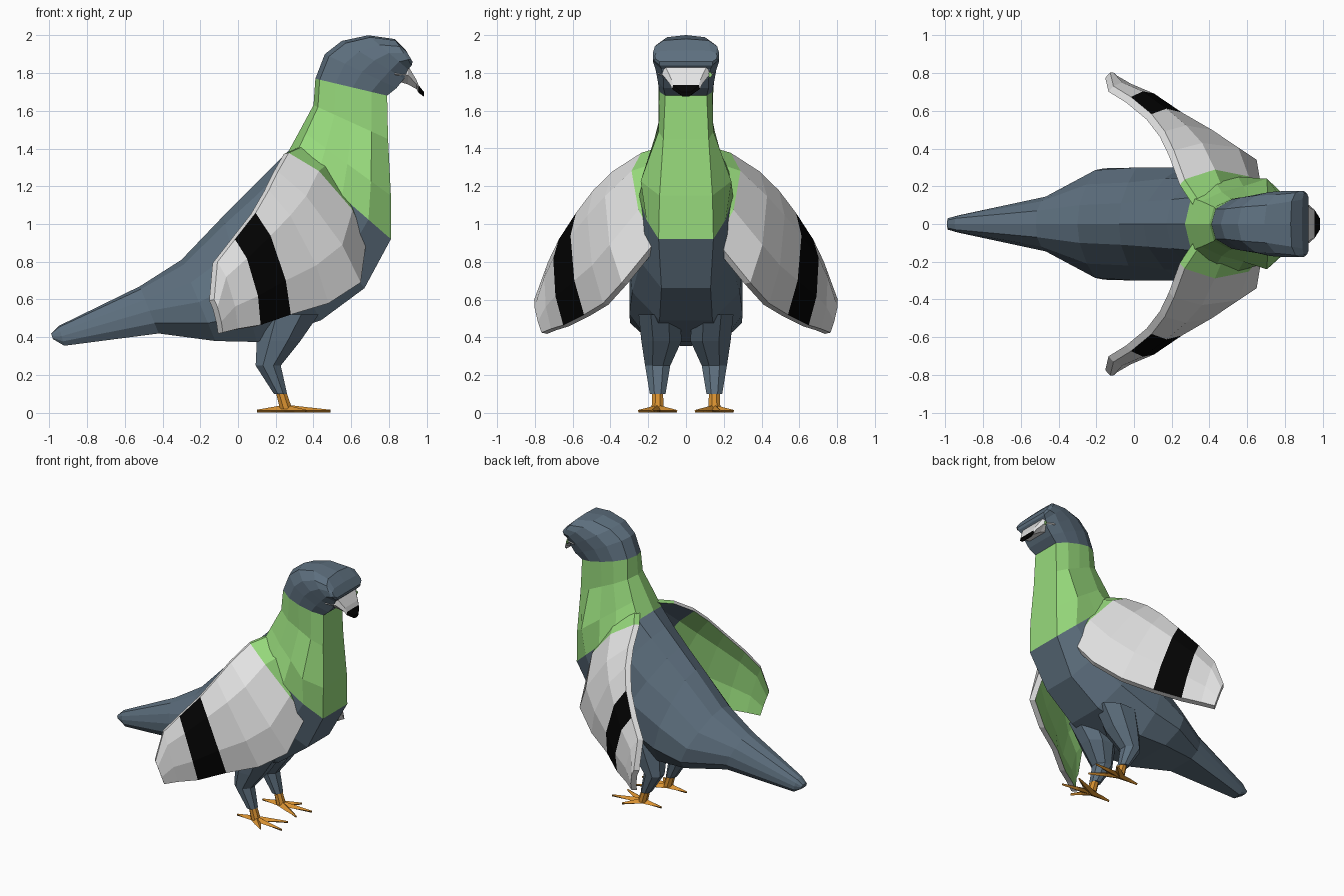
import bpy, bmesh, math
from mathutils import Vector

cube = bpy.data.objects.get("Cube")
if cube:
    bpy.data.objects.remove(cube)


def material(name, rgb):
    m = bpy.data.materials.new(name)
    m.use_nodes = True
    col = (*rgb, 1)
    m.diffuse_color = col
    m.node_tree.nodes["Principled BSDF"].inputs["Base Color"].default_value = col
    return m


SLATE = material("slate feathers", (0.11, 0.16, 0.21))
GREEN = material("green feathers", (0.31, 0.70, 0.20))
GREY = material("pale grey", (0.78, 0.78, 0.78))
BLACK = material("black", (0.001, 0.001, 0.001))
ORANGE = material("orange skin", (0.68, 0.28, 0.03))


def loft(name, rings, mats, rule=lambda seg, j: 0):
    """Skin closed rings; rule(segment, side) picks the material slot."""
    bm = bmesh.new()
    vs = [[bm.verts.new(p) for p in r] for r in rings]
    n = len(rings[0])
    for i in range(len(vs) - 1):
        for j in range(n):
            k = (j + 1) % n
            f = bm.faces.new((vs[i][j], vs[i][k], vs[i + 1][k], vs[i + 1][j]))
            f.material_index = rule(i, j)
    bm.faces.new(vs[0]).material_index = rule(0, 0)
    bm.faces.new(vs[-1]).material_index = rule(len(vs) - 2, 0)
    bmesh.ops.recalc_face_normals(bm, faces=bm.faces)
    me = bpy.data.meshes.new(name)
    bm.to_mesh(me)
    bm.free()
    for m in mats:
        me.materials.append(m)
    ob = bpy.data.objects.new(name, me)
    bpy.context.collection.objects.link(ob)
    return ob


STEPS = (.06, .28, .52, .78, 1)


def section(top, bottom, widths):
    """Symmetric ring from a top point to a bottom point in the xz plane."""
    a, b = Vector((top[0], 0, top[1])), Vector((bottom[0], 0, bottom[1]))
    half = [a.lerp(b, t) + Vector((0, w, 0)) for t, w in zip(STEPS, widths)]
    return [a] + half + [Vector((p.x, -p.y, p.z)) for p in reversed(half)]


# Body from tail to crown: top point, bottom point, half widths going down
stations = [
    ((-.99, .42), (-.98, .39), (.02, .03, .03, .03, .02)),
    ((-.95, .46), (-.92, .355), (.03, .04, .045, .04, .03)),
    ((-.52, .67), (-.42, .42), (.07, .12, .145, .15, .11)),
    ((-.30, .81), (-.12, .38), (.10, .21, .285, .295, .19)),
    ((-.08, 1.04), (.10, .375), (.11, .22, .30, .30, .19)),
    ((.05, 1.17), (.44, .49), (.12, .24, .30, .285, .14)),
    ((.17, 1.29), (.67, .66), (.13, .25, .27, .24, .13)),
    ((.27, 1.39), (.81, .92), (.14, .24, .25, .21, .145)),
    ((.33, 1.50), (.81, 1.15), (.12, .17, .20, .24, .14)),
    ((.40, 1.63), (.795, 1.45), (.09, .135, .14, .145, .12)),
    ((.41, 1.77), (.79, 1.68), (.08, .13, .145, .14, .11)),
    ((.46, 1.90), (.84, 1.72), (.08, .14, .155, .15, .12)),
    ((.55, 1.97), (.88, 1.77), (.09, .15, .17, .16, .12)),
    ((.69, 2.00), (.90, 1.82), (.10, .155, .175, .175, .13)),
    ((.83, 1.98), (.92, 1.84), (.12, .165, .175, .175, .14)),
    ((.89, 1.92), (.925, 1.86), (.13, .16, .165, .16, .14)),
]
loft("body", [section(*s) for s in stations], [SLATE, GREEN],
     lambda seg, j: 1 if 7 <= seg <= 9 else 0)

# Beak: pale base and small hooked black tip
beak = []
for x, low, high, w in ((.83, 1.76, 1.83, .15), (.90, 1.74, 1.84, .125),
                        (.945, 1.715, 1.765, .085), (.957, 1.695, 1.735, .075),
                        (.985, 1.675, 1.70, .03)):
    mid = (low + high) / 2
    beak.append([(x, w * .6, low), (x, w, mid), (x, w * .9, high),
                 (x, -w * .9, high), (x, -w, mid), (x, -w * .6, low)])
loft("beak", beak, [GREY, BLACK], lambda seg, j: 1 if seg == 3 else 0)

# Wings: trailing point, leading point, outward bulge for each section
wing = [
    ((.39, .08, 1.43), (.63, .06, .98), .08),
    ((.28, .25, 1.38), (.68, .16, .91), .09),
    ((.22, .40, 1.28), (.65, .34, .69), .065),
    ((.17, .50, 1.18), (.48, .44, .58), .055),
    ((.10, .59, 1.06), (.28, .54, .52), .05),
    ((-.01, .68, .92), (.12, .65, .465), .045),
    ((-.105, .735, .80), (.00, .715, .445), .03),
    ((-.125, .805, .60), (-.08, .765, .425), .01),
]
OUT = Vector((.65, .74, .17)).normalized()


def wing_ring(trail, lead, bulge, side):
    a, b = Vector(trail), Vector(lead)
    outer = [a.lerp(b, t) + OUT * bulge * c
             for t, c in ((0, -.2), (.24, .9), (.68, .95), (1, 0))]
    inner = [p - OUT * .04 for p in reversed(outer)]
    return [Vector((p.x, p.y * side, p.z)) for p in outer + inner]


def wing_colour(seg, j):
    """Outer sides 0-2, leading edge 3, inner sides 4-6, trailing edge 7."""
    if 4 <= j <= 6:
        return 3 if seg < 2 else 1
    if seg == 0:
        return 1
    return 2 if seg == 4 and j < 3 else 0


def tube(name, path, mat, sides=8):
    """Horizontal elliptical rings: x, y, z, x radius, y radius."""
    rings = [[(x + rx * math.cos(a), y + ry * math.sin(a), z)
              for a in (math.tau * (i + .5) / sides for i in range(sides))]
             for x, y, z, rx, ry in path]
    return loft(name, rings, [mat])


def toe(name, start, end):
    """Tapered four-sided toe."""
    a, b = Vector(start), Vector(end)
    side = (b - a).cross(Vector((0, 0, 1))).normalized()
    rings = [[p + side * w, p + Vector((0, 0, h)), p - side * w, p - Vector((0, 0, .012))]
             for p, w, h in ((a, .03, .03), (a.lerp(b, .5), .022, .016), (b, .006, .003))]
    loft(name, rings, [ORANGE])


for side, label in ((1, "left"), (-1, "right")):
    loft(label + "_wing", [wing_ring(*s, side) for s in wing],
         [GREY, GREEN, BLACK, SLATE], wing_colour)

    # Feathered thigh, bare shank and four toes
    y = .15 * side
    tube(label + "_thigh", [(.27, .14 * side, .52, .17, .12), (.215, .13 * side, .38, .125, .115),
                            (.16, y, .25, .072, .072), (.225, y, .10, .038, .045)], SLATE)
    tube(label + "_shank", [(.225, y, .12, .03, .03), (.255, y, .02, .035, .035)], ORANGE)
    for toe_name, x, dy in (("middle", .49, .03), ("inner", .45, -.10),
                            ("outer", .36, .10), ("back", .10, 0)):
        toe(f"{label}_{toe_name}_toe", (.25, y, .013), (x, y + dy * side, .013))

# Small green eye plate facing forward beside the beak
eye = [[(x, .127 + dy, 1.79 + dz) for dy, dz in ((-.014, 0), (0, .016), (.014, 0), (0, -.016))]
       for x in (.895, .903)]
loft("left_eye", eye, [GREEN])
